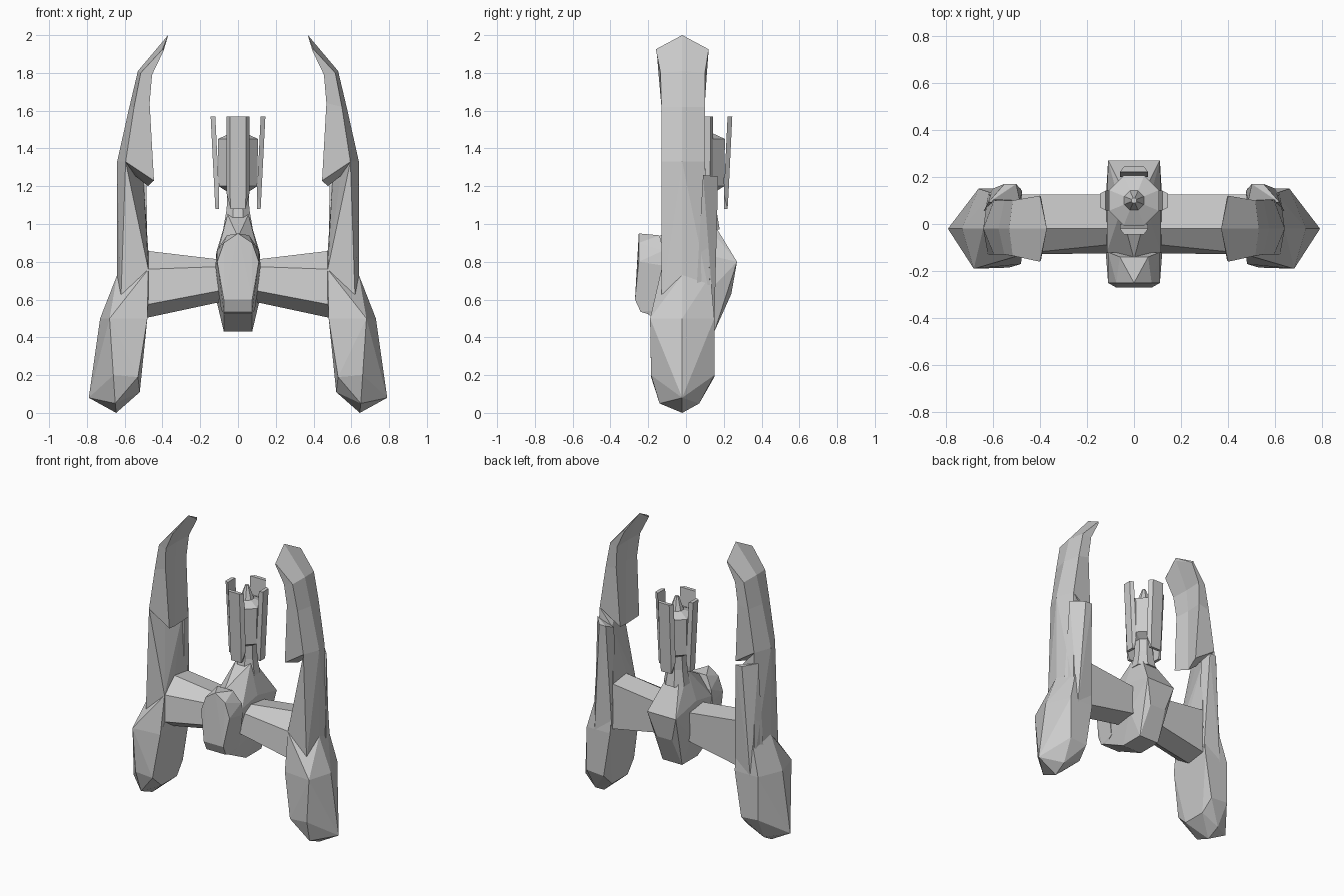
import bpy, bmesh
from math import pi
from mathutils import Vector, Matrix


def finish(bm, name, mirror=False):
    bmesh.ops.recalc_face_normals(bm, faces=bm.faces)
    me = bpy.data.meshes.new(name)
    bm.to_mesh(me)
    bm.free()
    ob = bpy.data.objects.new(name, me)
    bpy.context.collection.objects.link(ob)
    if mirror:
        mod = ob.modifiers.new("mirror", 'MIRROR')
        mod.use_mirror_merge = False
    return ob


def hull(name, pts, mirror=False, both=False, matrix=None):
    """Faceted convex part; both=True also adds the points flipped in x."""
    pts = list(pts)
    if both:
        pts += [(-x, y, z) for x, y, z in pts if x > 0]
    bm = bmesh.new()
    for p in pts:
        bm.verts.new(matrix @ Vector(p) if matrix else p)
    bmesh.ops.convex_hull(bm, input=bm.verts[:])
    bmesh.ops.delete(bm, geom=[v for v in bm.verts if not v.link_faces], context='VERTS')
    bmesh.ops.dissolve_limit(bm, angle_limit=0.03, verts=bm.verts[:], edges=bm.edges[:])
    return finish(bm, name, mirror)


def loft(name, rings, mirror=False):
    bm = bmesh.new()
    vs = [[bm.verts.new(p) for p in r] for r in rings]
    n = len(vs[0])
    for a, b in zip(vs, vs[1:]):
        for i in range(n):
            j = (i + 1) % n
            bm.faces.new((a[i], a[j], b[j], b[i]))
    for cap in (vs[0], vs[-1]):
        f = bm.faces.new(cap)
        bmesh.ops.triangulate(bm, faces=[f])
    return finish(bm, name, mirror)


# Lower pods
hull("lower_pod", [
    (.645, -.02, 0), (.79, -.02, .08), (.73, -.02, .5),
    (.65, -.14, .05), (.52, -.10, .11), (.66, -.185, .2), (.53, -.185, .19),
    (.68, -.19, .5), (.48, -.17, .5), (.65, .07, .05), (.52, .07, .11),
    (.66, .15, .2), (.53, .15, .19), (.66, .15, .5), (.48, .15, .5),
    (.60, -.15, .58), (.475, -.13, .57)], mirror=True)

# Shoulders between pod and upright
hull("shoulder", [
    (.73, -.02, .5), (.68, -.19, .5), (.48, -.17, .5), (.66, .15, .5), (.48, .15, .5),
    (.64, -.02, .73), (.60, -.14, .60), (.475, -.13, .60), (.475, -.13, .76),
    (.60, .13, .73), (.475, .125, .76)], mirror=True)

# Uprights
hull("upright", [
    (.64, -.02, .70), (.62, -.13, .60), (.475, -.13, .58), (.475, -.13, .76),
    (.475, -.02, .86), (.475, .125, .84), (.475, .125, .58), (.62, .13, .60),
    (.64, -.02, 1.33), (.595, -.13, 1.33), (.595, .10, 1.33),
    (.50, .10, 1.22), (.54, -.03, 1.23)], mirror=True)

# Rear fins running up the uprights
hull("rear_fin", [
    (.50, .17, 1.25), (.55, .17, 1.25), (.485, .10, 1.22), (.62, .09, 1.26),
    (.475, .14, .55), (.60, .15, .48), (.475, .08, .60), (.64, .05, .55)], mirror=True)

# Curved blades: outer ridge, front, inner front, inner back, back
loft("upper_blade", [
    [(.64, -.02, 1.33), (.595, -.13, 1.33), (.445, -.12, 1.23), (.475, -.02, 1.20),
     (.445, .09, 1.23), (.595, .10, 1.33)],
    [(.575, -.02, 1.62), (.55, -.13, 1.62), (.468, -.13, 1.64), (.475, -.02, 1.64),
     (.468, .10, 1.64), (.55, .10, 1.62)],
    [(.53, -.02, 1.81), (.515, -.135, 1.80), (.455, -.145, 1.79), (.46, -.02, 1.79),
     (.455, .11, 1.79), (.515, .10, 1.80)],
    [(.37, -.02, 2.0), (.40, -.16, 1.925), (.395, -.155, 1.915), (.375, -.02, 1.98),
     (.395, .115, 1.915), (.40, .12, 1.925)]], mirror=True)

# Cross arms tapering toward the body
loft("cross_arm", [
    [(.50, -.02, .86), (.50, -.128, .76), (.50, -.128, .57), (.50, -.02, .50),
     (.50, .125, .52), (.50, .125, .84)],
    [(.08, -.02, .81), (.08, -.085, .775), (.08, -.125, .65), (.08, -.04, .59),
     (.08, .125, .60), (.08, .125, .79)]], mirror=True)

# Central body
hull("core_body", [
    (.055, .06, 1.05), (.04, .13, 1.03), (.11, .27, .80), (.06, .24, .63),
    (.075, .15, .43), (.075, -.02, .43), (.075, -.20, .52), (.115, .05, .85), (.115, -.12, .82),
    (.12, .10, .62), (.0, -.15, .93)], both=True)
hull("front_module", [
    (.0, -.25, .95), (.075, -.25, .90), (.11, -.25, .80), (.075, -.27, .60),
    (.075, -.24, .535), (.075, -.19, .52), (.11, -.12, .86), (.06, -.14, .94),
    (.12, -.12, .78), (.09, -.12, .55)], both=True)


# Head turned around its own axis
def turned(name, profile, sides, centre_y):
    rings = [[Matrix.Rotation(2 * pi * (i + .5) / sides, 3, 'Z') @ Vector((r, 0, z))
              + Vector((0, centre_y, 0)) for i in range(sides)] for r, z in profile]
    return loft(name, rings)


turned("neck", [(.085, .97), (.065, 1.08), (.06, 1.21)], 8, .1)
turned("head", [(.06, 1.17), (.11, 1.20), (.115, 1.45), (.045, 1.48), (.012, 1.57)], 8, .1)

# Four splayed panels around the head
for i, side in enumerate(("front", "right", "back", "left")):
    w = .06 if i % 2 == 0 else .042
    m = Matrix.Translation((0, .1, 0)) @ Matrix.Rotation(i * pi / 2, 4, 'Z')
    hull(side + "_head_panel", [
        (w * .7, -.145, 1.57), (w, -.12, 1.57), (w * .7, -.125, 1.16),
        (w, -.10, 1.16), (w * .65, -.12, 1.08), (w * .65, -.10, 1.08)],
        both=True, matrix=m)
